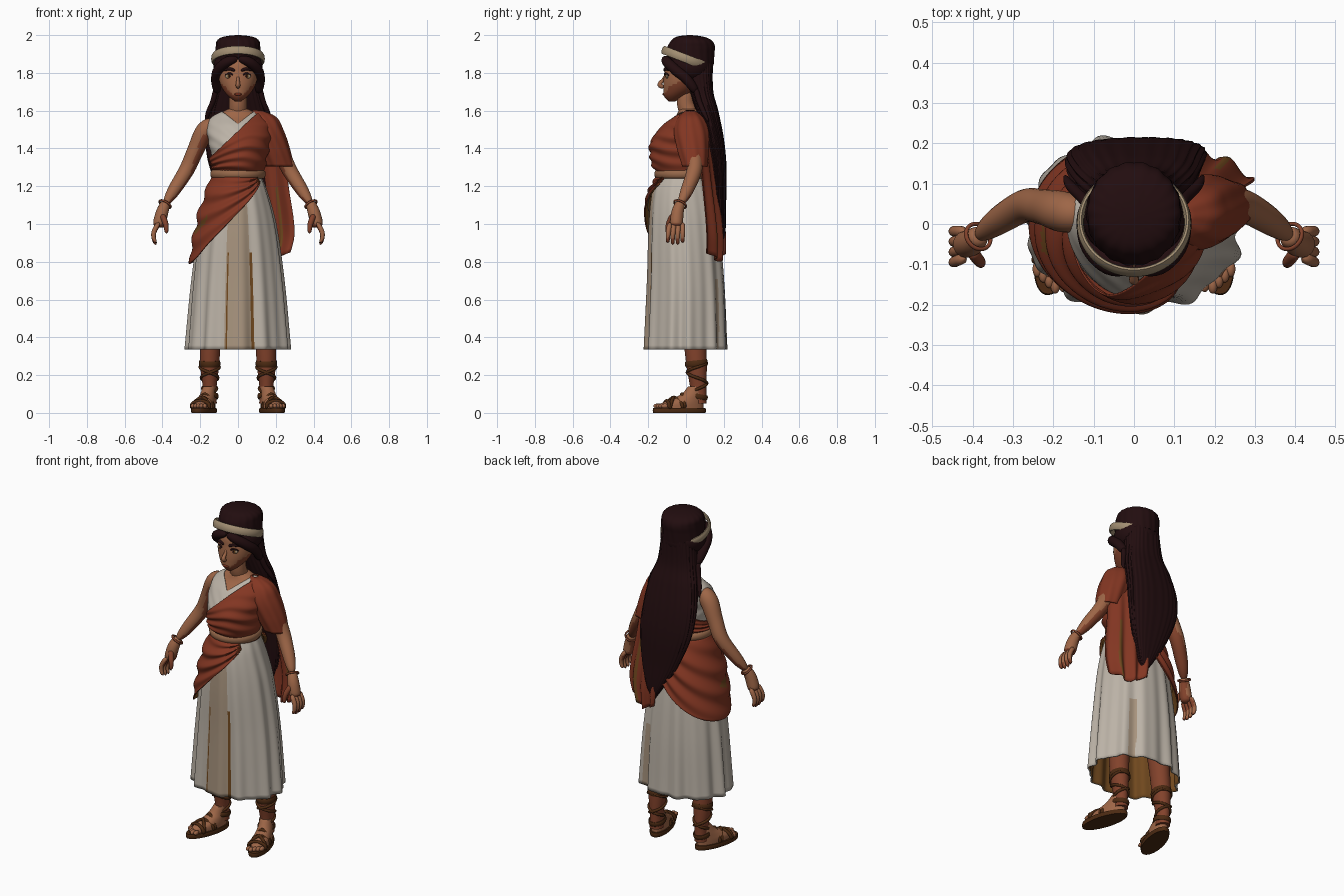
import bpy, bmesh
from math import sin, cos, pi, radians, sqrt
from mathutils import Matrix, Vector

cube = bpy.data.objects.get("Cube")
if cube:
    bpy.data.objects.remove(cube, do_unlink=True)


def material(name, *rgb):
    lin = [((c / 255 + .055) / 1.055) ** 2.4 for c in rgb] + [1]
    m = bpy.data.materials.new(name)
    m.use_nodes = True
    m.diffuse_color = lin
    node = next(n for n in m.node_tree.nodes if n.type == 'BSDF_PRINCIPLED')
    node.inputs["Base Color"].default_value = lin
    node.inputs["Roughness"].default_value = .9
    return m


skin = material("warm skin", 158, 102, 71)
ruddy = material("ruddy skin", 130, 66, 43)
hair = material("dark hair", 34, 13, 15)
red = material("terracotta cloth", 131, 54, 34)
white = material("off white cloth", 188, 179, 167)
panel = material("beige panel", 168, 148, 126)
band = material("sand trim", 162, 142, 114)
leather = material("brown leather", 76, 42, 18)
ochre = material("ochre lining", 112, 72, 30)
copper = material("copper belt", 150, 104, 74)


def at(table, k):
    """Smooth lookup in rows of (key, values...) with ascending keys."""
    k = min(max(k, table[0][0]), table[-1][0])
    i = max(j for j in range(len(table) - 1) if table[j][0] <= k)
    a, b = table[i], table[i + 1]
    p, n = table[max(i - 1, 0)], table[min(i + 2, len(table) - 1)]
    h = b[0] - a[0]
    s = (k - a[0]) / h
    out = []
    for c in range(1, len(a)):
        m0 = (b[c] - p[c]) / (b[0] - p[0]) * h
        m1 = (n[c] - a[c]) / (n[0] - a[0]) * h
        d = b[c] - a[c]
        out.append(a[c] + s * (m0 + s * (3 * d - 2 * m0 - m1 + s * (m0 + m1 - 2 * d))))
    return out


def finish(name, bm, mats, thick=0, twin=False, rule=None, matrix=None):
    bmesh.ops.recalc_face_normals(bm, faces=bm.faces)
    for f in bm.faces:
        f.smooth = True
        if rule:
            f.material_index = rule(f.calc_center_median(), f.normal)
    me = bpy.data.meshes.new(name)
    bm.to_mesh(me)
    bm.free()
    if matrix:
        me.transform(matrix)
    me.set_sharp_from_angle(angle=radians(55))
    for m in mats if isinstance(mats, list) else [mats]:
        me.materials.append(m)
    ob = bpy.data.objects.new(name, me)
    bpy.context.collection.objects.link(ob)
    if thick:
        mod = ob.modifiers.new("thickness", 'SOLIDIFY')
        mod.thickness, mod.offset = thick, -1
        mod.material_offset = 2 if isinstance(mats, list) else 0
    if twin:
        ob.modifiers.new("both sides", 'MIRROR')


def grid(name, f, nu, nv, mats, closed=True, wrap=False, caps=False, **kw):
    """Surface f(u, v) with u around or across and v along."""
    bm = bmesh.new()
    rows = [[bm.verts.new(f(i / nu, j / nv)) for i in range(nu + (not closed))]
            for j in range(nv + (not wrap))]
    for j in range(nv):
        r, s = rows[j], rows[(j + 1) % len(rows)]
        for i in range(nu):
            k = (i + 1) % len(r)
            bm.faces.new((r[i], s[i], s[k], r[k]))
    if caps:
        bm.faces.new(rows[0])
        bm.faces.new(rows[-1])
    finish(name, bm, mats, **kw)


def loft(name, secs, mats, nu=48, nv=24, power=1, ripple=0, waves=18, caps=True, **kw):
    """Stack of ellipses, rows of (z, cx, cy, rx, ry)."""
    def f(u, v):
        z = secs[0][0] + v * (secs[-1][0] - secs[0][0])
        cx, cy, rx, ry = at(secs, z)
        a = 2 * pi * u
        g = 1 + ripple * sin(waves * a + 3 * v)
        c, s = [abs(q) ** power * (1 if q > 0 else -1) for q in (cos(a), sin(a))]
        return cx + max(rx, .003) * g * c, cy + max(ry, .003) * g * s, z
    grid(name, f, nu, nv, mats, caps=caps, **kw)


def tube(name, pts, mat, ref=(0, 1, 0), nu=14, nv=20, **kw):
    """Round-ended tube along points of (x, y, z, radius)."""
    table = [(i, *p) for i, p in enumerate(pts)]

    def f(u, v):
        k = v * (len(pts) - 1)
        *p, r = at(table, k)
        t = Vector(at(table, k + .02)[:3]) - Vector(at(table, k - .02)[:3])
        a = t.cross(Vector(ref)).normalized()
        b = t.cross(a).normalized()
        r *= sqrt(max(0, 1 - (2 * v - 1) ** 8)) + .02
        return Vector(p) + r * (a * cos(2 * pi * u) + b * sin(2 * pi * u))
    grid(name, f, nu, nv, mat, caps=True, **kw)


def ring(name, rx, ry, radial, axial, mat, matrix, **kw):
    def f(u, v):
        a, c = 2 * pi * u, 2 * pi * v
        return ((rx + radial * cos(c)) * cos(a), (ry + radial * cos(c)) * sin(a), axial * sin(c))
    grid(name, f, 56, 10, mat, wrap=True, matrix=matrix, **kw)


def ball(name, loc, size, mat, **kw):
    bm = bmesh.new()
    bmesh.ops.create_uvsphere(bm, u_segments=32, v_segments=20, radius=1)
    finish(name, bm, mat, matrix=Matrix.Translation(loc) @ Matrix.Diagonal((*size, 1)), **kw)


def place(loc, angle=0, axis='X'):
    return Matrix.Translation(loc) @ Matrix.Rotation(radians(angle), 4, axis)


def underside(c, n):
    return 1 if n.z < -.2 else 0


# Head and face
loft("head", [(1.648, 0, -.075, .015, .016), (1.675, 0, -.06, .05, .056), (1.71, 0, -.035, .079, .085),
              (1.75, 0, -.02, .097, .1), (1.8, 0, -.01, .104, .105), (1.86, 0, 0, .1, .105),
              (1.93, 0, .02, .07, .07)], [skin, ruddy], rule=underside)
tube("nose", [(0, -.108, 1.79, .005), (0, -.121, 1.765, .008), (0, -.139, 1.738, .012), (0, -.118, 1.722, .011)],
     skin, ref=(1, 0, 0))
ball("lips", (0, -.116, 1.687), (.021, .009, .007), red)
ball("eye_whites", (.045, -.099, 1.782), (.023, .008, .013), band, twin=True)
ball("irises", (.044, -.104, 1.782), (.013, .005, .012), ochre, twin=True)
ball("pupils", (.044, -.108, 1.782), (.006, .003, .006), hair, twin=True)
tube("eyelids", [(.02, -.109, 1.784, .004), (.044, -.107, 1.797, .005), (.07, -.09, 1.786, .004)],
     hair, ref=(0, 0, 1), twin=True)
tube("eyebrows", [(.016, -.115, 1.812, .007), (.045, -.107, 1.821, .008), (.076, -.086, 1.812, .004)],
     hair, ref=(0, 0, 1), twin=True)
tube("neck", [(0, .02, 1.52, .06), (0, .012, 1.59, .05), (0, -.002, 1.64, .046), (0, -.005, 1.72, .046)], skin)

# Hair
ball("hair_cap", (0, .024, 1.835), (.13, .12, .1), hair)
loft("hair_crown", [(1.84, 0, .03, .12, .115), (1.9, 0, .024, .118, .126), (1.94, 0, .028, .116, .125),
                    (1.968, 0, .03, .112, .11), (1.985, 0, .025, .093, .088), (1.995, 0, .02, .06, .055),
                    (2, 0, .02, .01, .01)], hair, nu=72, nv=40, ripple=.015)
tube("hair_sweeps", [(0, -.11, 1.878, .02), (.06, -.1, 1.857, .026), (.104, -.055, 1.815, .027),
                     (.116, .005, 1.765, .026), (.108, .06, 1.69, .024)], hair, ref=(0, 0, 1), twin=True)
loft("long_hair", [(.89, .085, .185, .008, .008), (.95, .08, .188, .045, .02), (1.1, .05, .182, .11, .03),
                   (1.3, .015, .174, .162, .04), (1.45, 0, .152, .168, .048), (1.6, 0, .112, .148, .058),
                   (1.7, 0, .082, .118, .062), (1.85, 0, .06, .1, .08)], hair, nu=120, nv=50,
     power=.8, ripple=.022, waves=26)
tube("side_locks", [(.115, .05, 1.72, .016), (.132, .07, 1.65, .014), (.158, .095, 1.59, .012),
                    (.172, .12, 1.54, .006)], hair, twin=True)
ring("headband", .133, .13, .009, .023, band, place((0, .002, 1.875), -21))

# Torso, dress top and diagonal wrap
TORSO = [(1.2, 0, -.02, .122, .11), (1.265, 0, -.02, .116, .108), (1.31, 0, -.03, .124, .13),
         (1.36, 0, -.03, .134, .138), (1.43, 0, -.026, .148, .142), (1.52, 0, .01, .158, .118),
         (1.57, 0, .02, .128, .075), (1.61, 0, .015, .05, .05)]
loft("torso", TORSO, skin, nv=40)


def wrap_torso(name, edge, off, fold, mat):
    """Cloth shell over the torso up to the height edge(x)."""
    def f(u, v):
        a = 2 * pi * u
        lo, hi = 1.24, 1.605
        for _ in range(14):
            z = (lo + hi) / 2
            lo, hi = (z, hi) if z < edge(at(TORSO, z)[2] * cos(a)) else (lo, z)
        z = 1.24 + v * (lo - 1.24)
        cx, cy, rx, ry = at(TORSO, z)
        o = off + fold * sin(2 * pi * (5 * v + 1.2 * cos(a))) * sin(pi * v)
        return cx + (rx + o) * cos(a), cy + (ry + o) * sin(a), z
    grid(name, f, 96, 44, mat, thick=.004)


wrap_torso("dress_top", lambda x: 1.53 + .85 * abs(x), .007, .002, white)
wrap_torso("chest_wrap", lambda x: 1.492 + 1.087 * x, .022, .006, red)
ring("belt", .131, .132, .016, .024, copper, place((0, -.02, 1.264)))

# Skirt with a beige front panel and dark seams
SKIRT = [(.335, 0, 0, .27, .216), (.7, 0, 0, .24, .202), (1, 0, -.01, .2, .184),
         (1.18, 0, -.02, .152, .155), (1.27, 0, -.02, .115, .115)]


def skirt(u, v):
    z = 1.27 - .935 * v
    cx, cy, rx, ry = at(SKIRT, z)
    a = 2 * pi * u
    g = 1 + (.012 + .05 * v) * (.6 * sin(11 * a) + .4 * sin(17 * a + 1))
    return cx + rx * g * cos(a), cy + ry * g * sin(a), z


def skirt_colour(c, n):
    cx, cy, rx, ry = at(SKIRT, c.z)
    side = c.x / rx
    if c.y > 0:
        return 1 if .5 < side < .66 and c.z < .7 else 0
    if c.z < .85 and (.265 < side < .32 or -.25 < side < -.22):
        return 2
    return 1 if abs(side) < .28 else 0


grid("skirt", skirt, 200, 40, [white, panel, ochre, ochre, ochre], thick=.008, rule=skirt_colour)

# Hip drape, a swag with its lowest point over the right hip
HEM = [(-45, 1.22), (0, 1.06), (35, .92), (65, .81), (100, .79), (140, .84), (180, .98), (215, 1.2)]


def drape(u, v):
    deg = -45 + 260 * u
    z = 1.25 + v * (at(HEM, deg)[0] - 1.25)
    cx, cy, rx, ry = at(SKIRT, z)
    o = .016 + .014 * v + .009 * sin(2 * pi * (3.5 * v + deg / 110)) * max(0, sin(pi * v)) ** .5
    a = radians(deg)
    return cx - (rx + o) * sin(a), cy - (ry + o) * cos(a), z


grid("hip_drape", drape, 110, 44, [red, ochre, ochre, ochre], closed=False, thick=.006,
     rule=lambda c, n: 1 if c.y < 0 and -.23 < c.x < -.16 and abs(c.z - 1.23 - 1.2 * c.x) < .014 else 0)

# Shoulder cover and hanging tail of the wrap on the left side
loft("shoulder_cover", [(1.305, .222, .045, .074, .066), (1.4, .19, .036, .083, .084), (1.5, .15, .028, .088, .09),
                        (1.57, .125, .025, .072, .062), (1.604, .1, .022, .02, .02)], red, nu=72,
     ripple=.025, waves=9, caps=False, thick=.006)
TAIL = [(.8, .08, .26, .195, .08), (.95, .06, .298, .2, .085), (1.2, .05, .268, .172, .08),
        (1.4, .04, .24, .14, .07), (1.57, .06, .19, .075, .045)]


def tail(u, v):
    z = 1.57 - v * (.77 - .05 * abs(2 * u - 1))
    x0, x1, y, bend = at(TAIL, z)
    return x0 + u * (x1 - x0), y - bend * u * u + .014 * v * sin(6 * pi * u), z


def tail_colour(c, n):
    x0, x1 = at(TAIL, c.z)[:2]
    return 1 if c.z < 1.2 and .66 < (c.x - x0) / (x1 - x0) < .76 else 0


grid("wrap_tail", tail, 48, 30, [red, ochre, red, ochre], closed=False, thick=.006, rule=tail_colour)

# Arms, hands and bracelets
tube("arms", [(.115, .02, 1.54, .045), (.175, .03, 1.49, .05), (.225, .042, 1.39, .043), (.27, .045, 1.29, .04),
              (.335, .008, 1.185, .034), (.388, -.032, 1.1, .024)], [skin, ruddy], nu=24, nv=36, twin=True, rule=underside)
tube("palms", [(.38, -.026, 1.12, .024), (.402, -.045, 1.06, .032), (.422, -.052, .98, .034)], [skin, ruddy],
     nu=20, twin=True, rule=underside)
for i, name in enumerate(("little", "ring", "middle", "index")):
    y, long = -.018 - .022 * i, .012 * (i in (1, 2))
    tube(name + "_fingers", [(.418, y, 1.01, .014), (.444, y - .003 * i, .96, .013), (.446, y - .004 * i, .925, .011),
                             (.434, y - .004 * i, .9 - long, .009)], [skin, ruddy], nv=12, twin=True, rule=underside)
tube("thumbs", [(.402, -.068, 1.05, .016), (.383, -.092, 1.0, .014), (.378, -.1, .95, .009)], ruddy, twin=True)
aim = Vector((.05, -.042, -.085)).to_track_quat('Z', 'Y').to_matrix().to_4x4()
ring("bracelets", .034, .034, .005, .006, ruddy, Matrix.Translation((.386, -.031, 1.105)) @ aim, twin=True)

# Legs, feet and laced sandals
LEG = [(.05, .15, .066, .038, .042), (.12, .15, .066, .035, .042), (.25, .15, .056, .05, .054),
       (.4, .145, .046, .055, .06), (.75, .12, .03, .07, .08)]
loft("legs", LEG, ruddy, nu=32, twin=True)
foot = place((.18, -.035, 0), 16, 'Z')
loft("soles", [(0, 0, 0, .056, .143), (.013, 0, 0, .058, .146), (.026, 0, 0, .056, .143)], leather, nv=4,
     matrix=foot, twin=True)
loft("feet", [(.022, 0, .01, .048, .122), (.05, 0, .016, .048, .115), (.075, 0, .045, .043, .085),
              (.1, 0, .07, .038, .057), (.14, -.004, .09, .033, .04)], skin, nu=40, matrix=foot, twin=True)
for i in range(5):
    ball("toes_%d" % (i + 1), foot @ Vector((-.036 + .018 * i, -.117 + .009 * abs(i - 1), .036)),
         (.012, .02, .013), skin, twin=True)
for y, slant, top in ((-.07, 0, .064), (-.03, .035, .082), (-.03, -.035, .082), (.015, 0, .1)):
    tube("foot_straps", [(-.05, y - slant, .02, .009), (-.043, y - slant * .8, .05, .009), (0, y, top, .009),
                         (.043, y + slant * .8, .05, .009), (.05, y + slant, .02, .009)], leather,
         matrix=foot, twin=True)
ring("heel_straps", .041, .05, .006, .014, leather, place((.15, .06, .088), -10), twin=True)


def lace(turn):
    pts = []
    for i in range(31):
        z, a = .1 + .17 * i / 30, turn * 3 * pi * i / 30 - pi / 2
        cx, cy, rx, ry = at(LEG, z)
        pts.append((cx + (rx + .002) * cos(a), cy + (ry + .002) * sin(a), z, .008))
    tube("ankle_laces", pts, leather, ref=(0, 0, 1), nu=8, nv=90, twin=True)


lace(1)
lace(-1)
ring("calf_straps", .051, .055, .006, .017, leather, place((.15, .055, .262), 6), twin=True)
